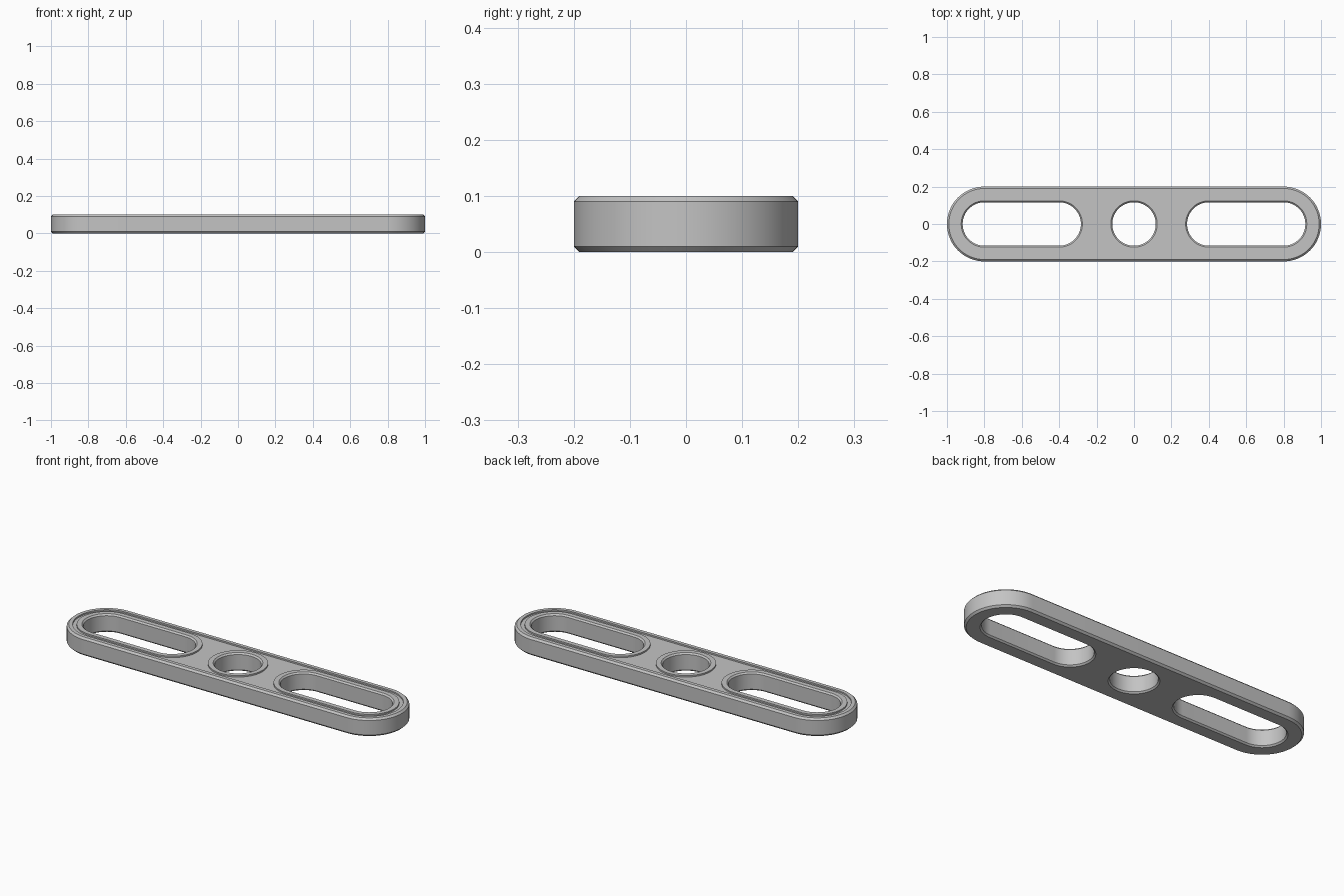
import bpy, bmesh, math

if "Cube" in bpy.data.objects:
    bpy.data.objects.remove(bpy.data.objects["Cube"])

SEG = 32  # segments per half circle


def loft(name, x0, x1, layers):
    """Closed solid from stacked stadium outlines; layers = (z, radius)."""
    bm = bmesh.new()
    rings = []
    for z, r in layers:
        ring = []
        for cx, start in ((x1, -math.pi / 2), (x0, math.pi / 2)):
            # a plain circle shares its end points between both halves
            for i in range(SEG + (1 if x1 > x0 else 0)):
                a = start + math.pi * i / SEG
                ring.append(bm.verts.new((cx + r * math.cos(a), r * math.sin(a), z)))
        rings.append(ring)
    n = len(rings[0])
    for low, high in zip(rings, rings[1:]):
        for i in range(n):
            j = (i + 1) % n
            bm.faces.new((low[i], low[j], high[j], high[i]))
    bm.faces.new(rings[0][::-1])
    bm.faces.new(rings[-1])
    mesh = bpy.data.meshes.new(name)
    bm.to_mesh(mesh)
    bm.free()
    ob = bpy.data.objects.new(name, mesh)
    bpy.context.collection.objects.link(ob)
    return ob


def cut(target, cutter):
    mod = target.modifiers.new("cut", 'BOOLEAN')
    mod.operation = 'DIFFERENCE'
    mod.solver = 'EXACT'
    mod.object = cutter
    bpy.context.view_layer.objects.active = target
    bpy.ops.object.modifier_apply(modifier=mod.name)
    bpy.data.objects.remove(cutter)


# Chamfered plate with rounded ends
plate = loft("slotted_plate", -0.8, 0.8,
             [(0, 0.19), (0.01, 0.2), (0.09, 0.2), (0.1, 0.19)])

# Two slots and the round centre hole
openings = [(-0.8, -0.4), (0, 0), (0.4, 0.8)]

# Shallow recess in the top, leaving a rim around the edge and each opening
recess = loft("recess_cutter", -0.8, 0.8, [(0.092, 0.17), (0.15, 0.17)])
for x0, x1 in openings:
    cut(recess, loft("rim_cutter", x0, x1, [(0.05, 0.15), (0.2, 0.15)]))
cut(plate, recess)

# Openings with chamfered edges on both sides
for x0, x1 in openings:
    cut(plate, loft("opening_cutter", x0, x1,
                    [(-0.01, 0.134), (0.008, 0.116), (0.092, 0.116), (0.11, 0.134)]))

# Single grey colour
grey = bpy.data.materials.new("grey")
grey.diffuse_color = (0.55, 0.55, 0.55, 1)
grey.use_nodes = True
grey.node_tree.nodes["Principled BSDF"].inputs["Base Color"].default_value = grey.diffuse_color
plate.data.materials.clear()
plate.data.materials.append(grey)

bpy.ops.object.select_all(action='DESELECT')
plate.select_set(True)
bpy.context.view_layer.objects.active = plate
bpy.ops.object.shade_smooth_by_angle(angle=math.radians(25))
